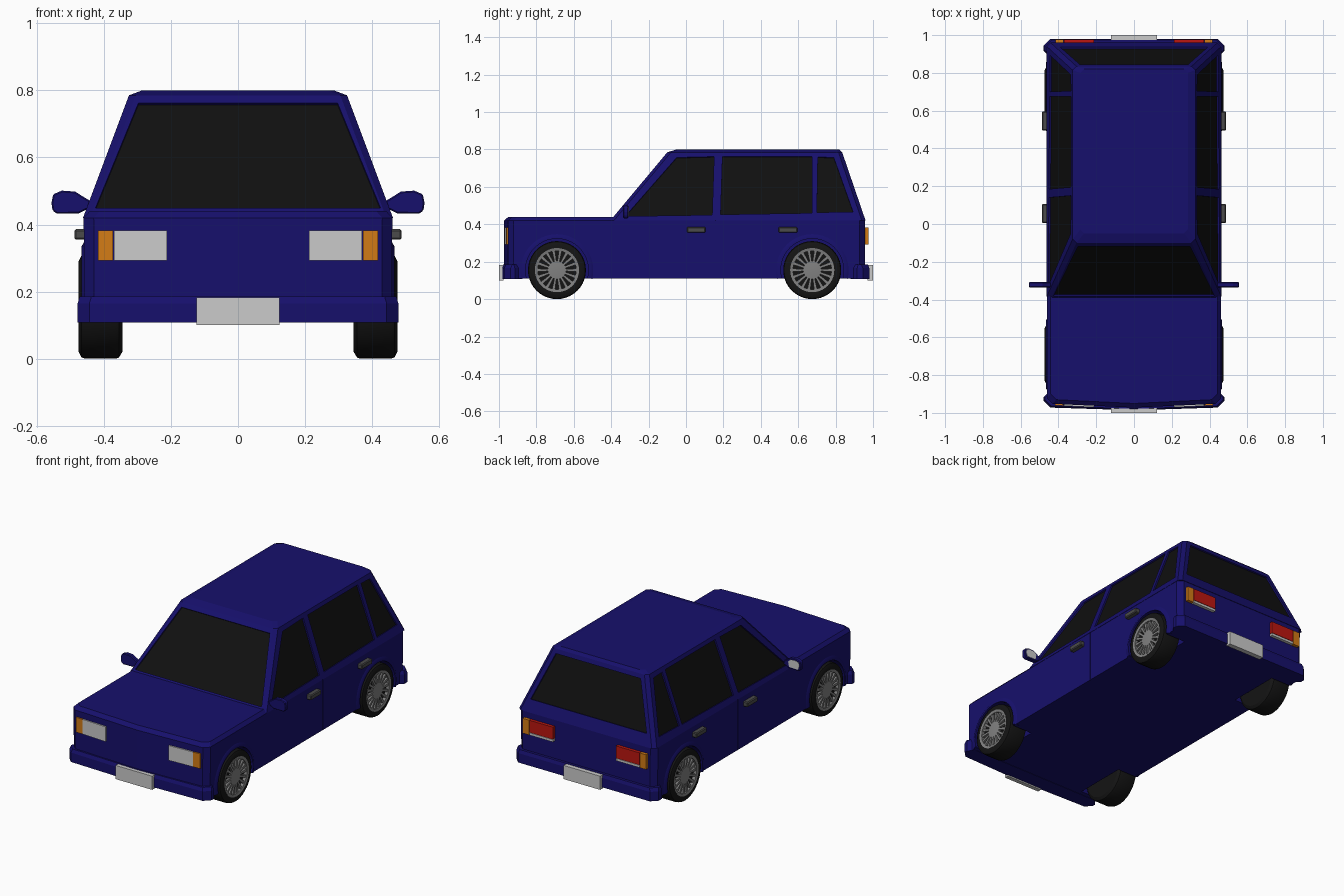
import bpy, bmesh, math
from mathutils import Vector

if "Cube" in bpy.data.objects:
    bpy.data.objects.remove(bpy.data.objects["Cube"])


def material(name, *rgb):
    m = bpy.data.materials.new(name)
    m.diffuse_color = (*rgb, 1)
    m.use_nodes = True
    m.node_tree.nodes["Principled BSDF"].inputs["Base Color"].default_value = m.diffuse_color
    return m


BLUE = material("blue_paint", 0.008, 0.005, 0.15)
GLASS = material("dark_glass", 0.005, 0.005, 0.005)
RUBBER = material("rubber", 0.007, 0.007, 0.007)
METAL = material("rim_metal", 0.22, 0.22, 0.22)
TRIM = material("dark_trim", 0.07, 0.07, 0.07)
LENS = material("pale_lens", 0.55, 0.55, 0.55)
RED = material("red_lens", 0.5, 0.008, 0.005)
AMBER = material("amber_lens", 0.65, 0.2, 0.008)


def finish(name, bm, mat=None, smooth=False):
    bmesh.ops.remove_doubles(bm, verts=bm.verts, dist=1e-5)
    bmesh.ops.delete(bm, geom=[e for e in bm.edges if not e.link_faces], context='EDGES')
    bmesh.ops.recalc_face_normals(bm, faces=bm.faces)
    me = bpy.data.meshes.new(name)
    bm.to_mesh(me)
    bm.free()
    ob = bpy.data.objects.new(name, me)
    bpy.context.collection.objects.link(ob)
    if mat:
        me.materials.append(mat)
    if smooth:
        bpy.ops.object.select_all(action='DESELECT')
        ob.select_set(True)
        bpy.context.view_layer.objects.active = ob
        bpy.ops.object.shade_smooth_by_angle(angle=math.radians(30))
    return ob


def loft(name, rings, mat, wrap=False, smooth=False):
    """Skin matching closed rings; cap the ends unless wrapped."""
    bm = bmesh.new()
    vs = [[bm.verts.new(p) for p in r] for r in rings]
    pairs = list(zip(vs, vs[1:])) + ([(vs[-1], vs[0])] if wrap else [])
    for a, b in pairs:
        for i in range(len(a)):
            j = (i + 1) % len(a)
            bm.faces.new((a[i], a[j], b[j], b[i]))
    if not wrap:
        bm.faces.new(vs[0])
        bm.faces.new(vs[-1])
    return finish(name, bm, mat, smooth)


def solid(name, pts, vec, mat=None):
    pts = [Vector(p) for p in pts]
    return loft(name, [pts, [p + Vector(vec) for p in pts]], mat)


def box(name, x, y, z, mat=None):
    return solid(name, [(x[0], y[0], z[0]), (x[1], y[0], z[0]), (x[1], y[1], z[0]), (x[0], y[1], z[0])],
                 (0, 0, z[1] - z[0]), mat)


def revolve(name, profile, s, cy, mat=None, segs=40, a0=0, a1=360):
    """Turn a closed (x, radius) profile about a wheel axis."""
    full = a1 - a0 == 360
    rings = []
    for i in range(segs if full else segs + 1):
        a = math.radians(a0 + (a1 - a0) * i / segs)
        rings.append([(s * x, cy + r * math.cos(a), WZ + r * math.sin(a)) for x, r in profile])
    return loft(name, rings, mat, full, True)


def plan(x, y0, y1, z, bow=0.0, ch=0.03):
    half = [(0, y0), (x - ch, y0 + bow), (x, y0 + bow + ch), (x, y1 - ch), (x - ch, y1), (0, y1)]
    return [(px, py, z) for px, py in half] + [(-px, py, z) for px, py in half[-2:0:-1]]


def cut(target, cutter):
    cutter.hide_render = True
    cutter.display_type = 'WIRE'
    m = target.modifiers.new("cut", 'BOOLEAN')
    m.operation, m.solver, m.object = 'DIFFERENCE', 'EXACT', cutter


WZ = 0.155

# Body shell, cabin and wrap-around bumpers
body = loft("lower_body", [plan(0.458, -0.972, 0.957, 0.11, 0.02), plan(0.46, -0.972, 0.957, 0.42, 0.02),
                           plan(0.442, -0.95, 0.94, 0.44, 0.02)], BLUE)
cabin = loft("cabin", [plan(0.462, -0.405, 0.96, 0.42, 0, 0.02), plan(0.325, -0.10, 0.835, 0.785, 0, 0.02),
                       plan(0.285, -0.05, 0.82, 0.80, 0, 0.02)], BLUE)
loft("front_bumper", [plan(0.478, -0.986, -0.88, 0.108, 0.014, 0.035), plan(0.478, -0.986, -0.88, 0.165, 0.014, 0.035),
                      plan(0.472, -0.978, -0.885, 0.185, 0.014, 0.035)], BLUE)
loft("rear_bumper", [plan(0.478, 0.88, 0.98, 0.108, 0, 0.035), plan(0.478, 0.88, 0.98, 0.165, 0, 0.035),
                     plan(0.472, 0.885, 0.973, 0.185, 0, 0.035)], BLUE)


# Recessed windows
def window(name, pts, normal):
    n = Vector(normal).normalized()
    pts = [Vector(p) for p in pts]
    cut(cabin, solid(name + "_cutter", [p - n * 0.010 for p in pts], n * 0.04))
    solid(name, [p - n * 0.018 for p in pts], n * 0.009, GLASS)


SIDE, FRONT, BACK = 0.137 / 0.365, 0.305 / 0.365, 0.125 / 0.365
windows = {
    "front_door_window": [(-0.325, 0.443), (-0.05, 0.757), (0.15, 0.762), (0.14, 0.45)],
    "rear_door_window": [(0.185, 0.452), (0.195, 0.763), (0.675, 0.763), (0.675, 0.46)],
    "quarter_window": [(0.70, 0.463), (0.705, 0.76), (0.79, 0.757), (0.893, 0.467)],
}
for s, side in ((1, "right"), (-1, "left")):
    for name, pts in windows.items():
        window(f"{side}_{name}", [(s * (0.462 - (z - 0.42) * SIDE), y, z) for y, z in pts], (s, 0, SIDE))
window("windscreen", [(x, -0.405 + (z - 0.42) * FRONT, z) for x, z in
                      ((-0.425, 0.449), (0.425, 0.449), (0.297, 0.762), (-0.297, 0.762))], (0, -1, FRONT))
window("rear_window", [(x, 0.96 - (z - 0.42) * BACK, z) for x, z in
                       ((-0.39, 0.49), (0.39, 0.49), (0.285, 0.76), (-0.285, 0.76))], (0, 1, BACK))

# Wheels with their arches
for s, side in ((1, "right"), (-1, "left")):
    for cy, end in ((-0.69, "front"), (0.675, "rear")):
        n = f"{side}_{end}_"
        cut(body, revolve(n + "well_cutter", [(0.325, 0), (0.56, 0), (0.56, 0.17), (0.325, 0.17)], s, cy))
        revolve(n + "arch_lip", [(0.44, 0.168), (0.466, 0.168), (0.466, 0.18), (0.458, 0.195), (0.44, 0.195)],
                s, cy, BLUE, 24, -14, 194)
        revolve(n + "tyre", [(0.345, 0), (0.345, 0.135), (0.355, 0.152), (0.365, 0.155), (0.455, 0.155),
                             (0.467, 0.151), (0.475, 0.135), (0.474, 0.117), (0.452, 0.113), (0.452, 0)],
                s, cy, RUBBER)
        revolve(n + "rim", [(0.45, 0.103), (0.472, 0.103), (0.475, 0.118), (0.45, 0.118)], s, cy, METAL)
        revolve(n + "hub", [(0.45, 0), (0.472, 0), (0.468, 0.048), (0.45, 0.05)], s, cy, METAL)
        bm = bmesh.new()
        for i in range(18):
            a = math.tau * i / 18
            c, d = math.cos(a), math.sin(a)
            cube = bmesh.ops.create_cube(bm, size=1)["verts"]
            for v in cube:
                x, r = v.co.x * 0.018 + 0.459, v.co.y * 0.062 + 0.075
                t = v.co.z * (0.016 if v.co.y > 0 else 0.011)
                v.co = (s * x, cy + r * c - t * d, WZ + r * d + t * c)
        finish(n + "spokes", bm, METAL)

# Side fittings: door seam, handles, mirrors
mirror = [(0.44, 0.45), (0.475, 0.433), (0.54, 0.432), (0.553, 0.442), (0.556, 0.465), (0.551, 0.49),
          (0.525, 0.501), (0.485, 0.498), (0.465, 0.485), (0.44, 0.47)]
glass = [(0.478, 0.443), (0.538, 0.441), (0.547, 0.465), (0.542, 0.485), (0.522, 0.492), (0.488, 0.489), (0.472, 0.475)]
for s, side in ((1, "right"), (-1, "left")):
    cut(body, box(f"{side}_door_seam_cutter", sorted((s * 0.452, s * 0.5)), (0.156, 0.161), (0.05, 0.5)))
    for y, end in ((0.005, "front"), (0.495, "rear")):
        h = box(f"{side}_{end}_door_handle", sorted((s * 0.45, s * 0.488)), (y, y + 0.1), (0.355, 0.386), TRIM)
        b = h.modifiers.new("bevel", 'BEVEL')
        b.width, b.segments = 0.005, 1
    m = solid(f"{side}_mirror_housing", [(s * x, -0.336, z) for x, z in mirror], (0, 0.028, 0), BLUE)
    b = m.modifiers.new("bevel", 'BEVEL')
    b.width, b.segments = 0.004, 1
    solid(f"{side}_mirror_glass", [(s * x, -0.312, z) for x, z in glass], (0, 0.006, 0), LENS)


# Lights, following the bowed nose and the flat tail
def lamp(name, s, x0, x1, z0, z1, mat, rear):
    def y(x):
        return 0.95 if rear else -0.96 + 0.047 * x
    solid(name, [(s * x, y(x), z) for x, z in ((x0, z0), (x1, z0), (x1, z1), (x0, z1))],
          (0, 0.026 if rear else -0.02, 0), mat)


for s, side in ((1, "right"), (-1, "left")):
    lamp(f"{side}_headlight", s, 0.212, 0.37, 0.292, 0.382, LENS, False)
    lamp(f"{side}_front_indicator", s, 0.373, 0.418, 0.292, 0.382, AMBER, False)
    lamp(f"{side}_tail_light", s, 0.212, 0.37, 0.308, 0.382, RED, True)
    lamp(f"{side}_reversing_light", s, 0.212, 0.37, 0.292, 0.306, LENS, True)
    lamp(f"{side}_rear_indicator", s, 0.373, 0.415, 0.292, 0.382, AMBER, True)

# Blank plates
box("front_plate", (-0.123, 0.123), (-1.0, -0.975), (0.1, 0.183), LENS)
box("rear_plate", (-0.123, 0.123), (0.97, 1.0), (0.1, 0.183), LENS)
